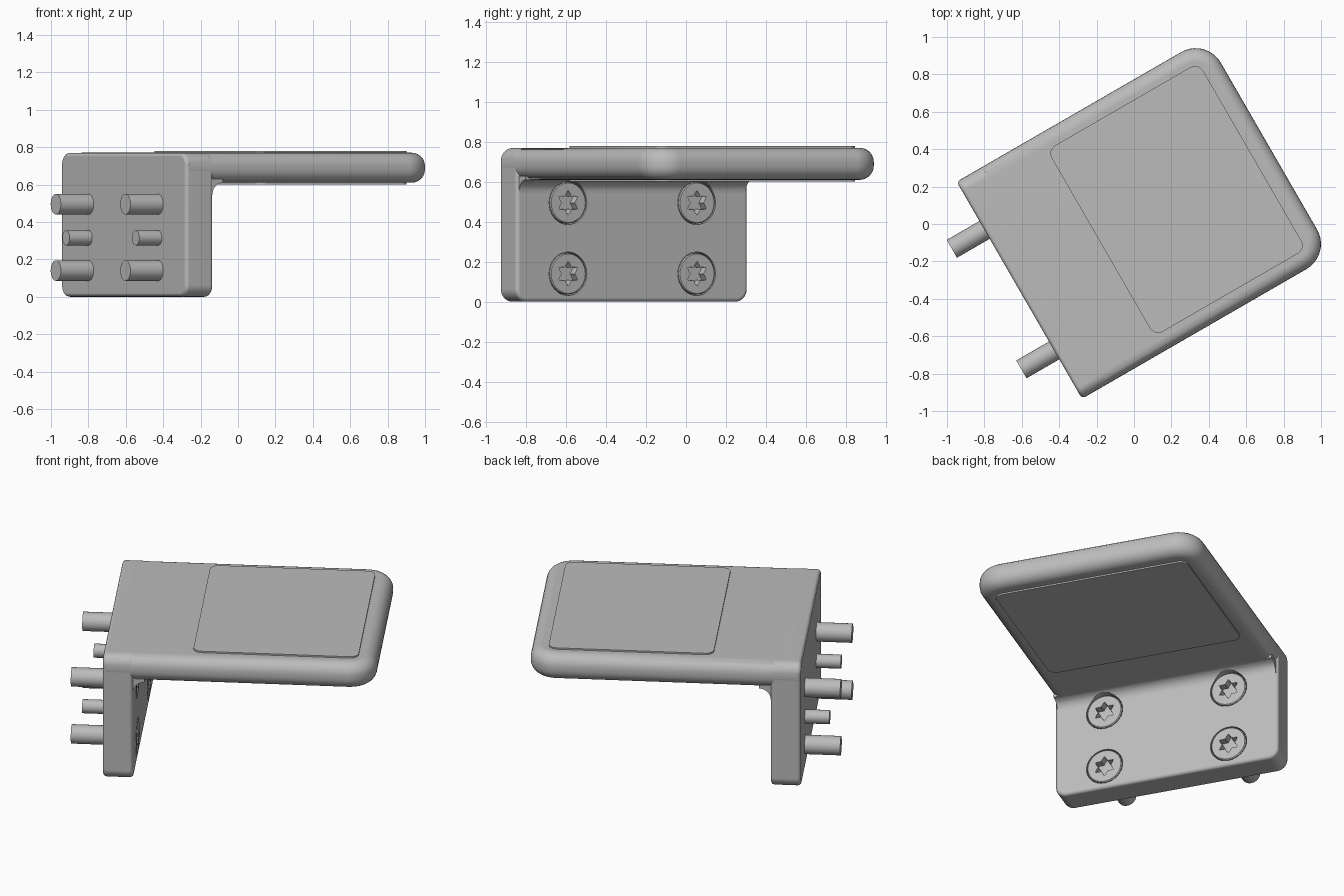
import bpy, bmesh, math
from mathutils import Matrix, Vector

cube = bpy.data.objects.get("Cube")
if cube:
    bpy.data.objects.remove(cube)

TURN = math.radians(30)            # whole bracket is turned about z
BACK, INNER, TIP = -0.708, -0.537, 0.833
HALF, TOP, UNDER = 0.67, 0.77, 0.61
SPOTS = [(s * 0.372, z) for s in (-1, 1) for z in (0.14, 0.495)]

grey = bpy.data.materials.new("plain grey")
grey.use_nodes = True
grey.diffuse_color = (0.5, 0.5, 0.5, 1)
grey.node_tree.nodes["Principled BSDF"].inputs["Base Color"].default_value = (0.5, 0.5, 0.5, 1)
parts = []


def finish(name, bm):
    bmesh.ops.recalc_face_normals(bm, faces=bm.faces)
    mesh = bpy.data.meshes.new(name)
    bm.to_mesh(mesh)
    bm.free()
    mesh.materials.append(grey)
    obj = bpy.data.objects.new(name, mesh)
    obj.rotation_euler.z = TURN
    bpy.context.collection.objects.link(obj)
    parts.append(obj)
    return obj


def rounded_rect(a0, a1, b0, b1, r_low, r_high, steps=8):
    """Outline with one radius at the low-a corners and one at the high-a corners."""
    pts = []
    for i, (a, b, r) in enumerate([(a1, b1, r_high), (a0, b1, r_low),
                                   (a0, b0, r_low), (a1, b0, r_high)]):
        ca = a - r if a == a1 else a + r
        cb = b - r if b == b1 else b + r
        for k in range(steps + 1 if r else 1):
            t = math.pi / 2 * (i + k / steps)
            pts.append((ca + r * math.cos(t), cb + r * math.sin(t)))
    return pts


def prism(name, outline, place, low, high, rim=0, segments=6):
    """Extrude an outline from low to high, rounding both rims."""
    bm = bmesh.new()
    loops = [[bm.verts.new(place(a, b, h)) for a, b in outline] for h in (low, high)]
    caps = [bm.faces.new(loop) for loop in loops]
    n = len(outline)
    for i in range(n):
        j = (i + 1) % n
        bm.faces.new((loops[0][i], loops[0][j], loops[1][j], loops[1][i]))
    if rim:
        bmesh.ops.recalc_face_normals(bm, faces=bm.faces)
        edges = [e for f in caps for e in f.edges]
        bmesh.ops.bevel(bm, geom=edges, offset=rim, segments=segments,
                        profile=0.5, affect='EDGES', clamp_overlap=True)
    return finish(name, bm)


def flat(a, b, h):       # outline lies in the horizontal plane
    return (a, b, h)


def facing(a, b, h):     # outline lies in the mounting plane
    return (h, a, b)


def sideways(a, b, h):   # outline is seen from the side
    return (a, h, b)


def circle(r, cy, cz, n=24):
    return [(cy + r * math.cos(2 * math.pi * k / n), cz + r * math.sin(2 * math.pi * k / n))
            for k in range(n)]


# Mounting plate and projecting slab
e = 0.001
plate = prism("mounting_plate", rounded_rect(-HALF + e, HALF - e, 0, TOP - e, 0.062, 0.062),
              facing, BACK, INNER, 0.02, 3)
prism("top_slab", rounded_rect(BACK + 0.02, TIP, -HALF, HALF, 0, 0.155, 10),
      flat, UNDER, TOP, 0.07)

# Concave fillet in the inner corner
r = 0.065
arc = [(INNER + r - r * math.cos(t), UNDER - r + r * math.sin(t))
       for t in (math.pi / 2 * k / 8 for k in range(9))]
fillet = prism("inner_fillet", arc + [(INNER + r, UNDER + 0.02), (INNER - 0.02, UNDER + 0.02),
                                      (INNER - 0.02, UNDER - r)],
               sideways, -HALF + 0.015, HALF - 0.015)

# Thin pads on both faces of the slab
pad = rounded_rect(-0.205, 0.73, -0.575, 0.575, 0.05, 0.05)
prism("upper_pad", pad, flat, TOP - 0.01, TOP + 0.009)
prism("lower_pad", pad, flat, UNDER - 0.009, UNDER + 0.01)

# Screw holes
for i, (y, z) in enumerate(SPOTS):
    cutter = prism(f"hole_cutter_{i}", circle(0.109, y, z, 32), facing, INNER - 0.06, INNER + 0.1)
    parts.remove(cutter)
    cutter.hide_render = True
    cutter.hide_viewport = True
    for target in (plate, fillet):
        mod = target.modifiers.new("screw_hole", 'BOOLEAN')
        mod.operation = 'DIFFERENCE'
        mod.object = cutter
        mod.solver = 'EXACT'

# Screw heads with star sockets
for i, (y, z) in enumerate(SPOTS):
    bm = bmesh.new()
    star = [0.062, 0.047, 0.037, 0.047]
    rings = []
    for x, radius in ((INNER - 0.058, [0.104]), (INNER - 0.002, [0.104]),
                      (INNER + 0.003, [0.099]), (INNER + 0.003, star), (INNER - 0.045, star)):
        rings.append([bm.verts.new((x, y + radius[k % len(radius)] * math.sin(math.pi * k / 12),
                                    z + radius[k % len(radius)] * math.cos(math.pi * k / 12)))
                      for k in range(24)])
    for p, q in zip(rings, rings[1:]):
        for k in range(24):
            m = (k + 1) % 24
            bm.faces.new((p[k], p[m], q[m], q[k]))
    bm.faces.new(rings[0])
    bm.faces.new(rings[-1])
    finish(f"screw_head_{i}", bm)

# Threaded ends and locating pins behind the plate
for i, (y, z) in enumerate(SPOTS):
    prism(f"screw_end_{i}", circle(0.055, y, z), facing, -0.91, BACK + 0.03)
for side, s in (("left", 1), ("right", -1)):
    prism(f"locating_pin_{side}", circle(0.04, s * 0.372, 0.315), facing, -0.847, BACK + 0.03)

# Smooth the rounded parts and keep the flat faces flat
bpy.ops.object.select_all(action='DESELECT')
for obj in parts:
    obj.select_set(True)
bpy.context.view_layer.objects.active = plate
bpy.ops.object.shade_smooth_by_angle(angle=math.radians(35))
for obj in parts:
    mod = obj.modifiers.new("even_shading", 'WEIGHTED_NORMAL')
    mod.keep_sharp = True
